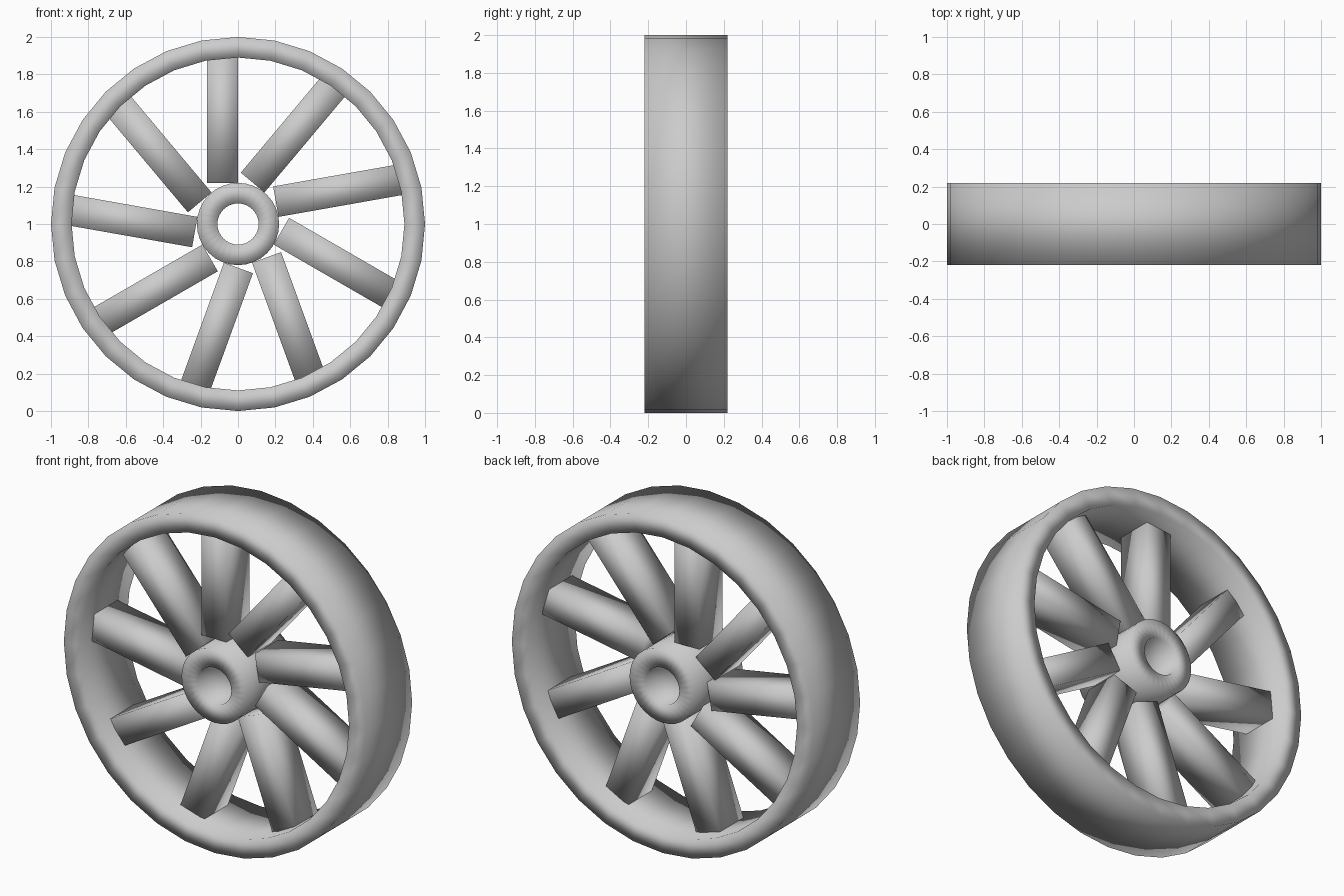
import bpy, bmesh
from math import radians
from mathutils import Matrix, Vector

default = bpy.data.objects.get("Cube")
if default:
    bpy.data.objects.remove(default, do_unlink=True)

SIDES = 32
HALF_WIDTH = 0.22
SPOKES = 9
CENTRE = Vector((0, 0, 1))


def finish(bm, name):
    """Turn the bmesh into a smooth-shaded object at the wheel centre."""
    bmesh.ops.recalc_face_normals(bm, faces=bm.faces)
    for face in bm.faces:
        face.smooth = True
    mesh = bpy.data.meshes.new(name)
    bm.to_mesh(mesh)
    bm.free()
    obj = bpy.data.objects.new(name, mesh)
    obj.location = CENTRE
    bpy.context.collection.objects.link(obj)
    return obj


def ring(name, inner, outer):
    """Spin a rectangular section around the axle."""
    bm = bmesh.new()
    section = [(inner, -HALF_WIDTH), (outer, -HALF_WIDTH),
               (outer, HALF_WIDTH), (inner, HALF_WIDTH)]
    verts = [bm.verts.new((0, y, r)) for r, y in section]
    edges = [bm.edges.new((verts[i], verts[i - 1])) for i in range(4)]
    bmesh.ops.spin(bm, geom=verts + edges, cent=(0, 0, 0), axis=(0, 1, 0),
                   angle=radians(360), steps=SIDES)
    bmesh.ops.remove_doubles(bm, verts=bm.verts, dist=0.0005)
    return finish(bm, name)


def spoke(index, width=0.165, depth=0.22, start=0.22, end=0.92):
    """Box bar set to one side of its radius."""
    bm = bmesh.new()
    turn = Matrix.Rotation(radians(360 * index / SPOKES), 4, 'Y')
    place = Matrix.Translation((-width / 2, 0, (start + end) / 2))
    size = Matrix.Diagonal((width, depth, end - start, 1))
    bmesh.ops.create_cube(bm, size=1, matrix=turn @ place @ size)
    return finish(bm, f"spoke_{index + 1}")


# Rim and hub
ring("rim", 0.89, 1.0)
ring("hub", 0.11, 0.22)

# Offset spokes
for i in range(SPOKES):
    spoke(i)
